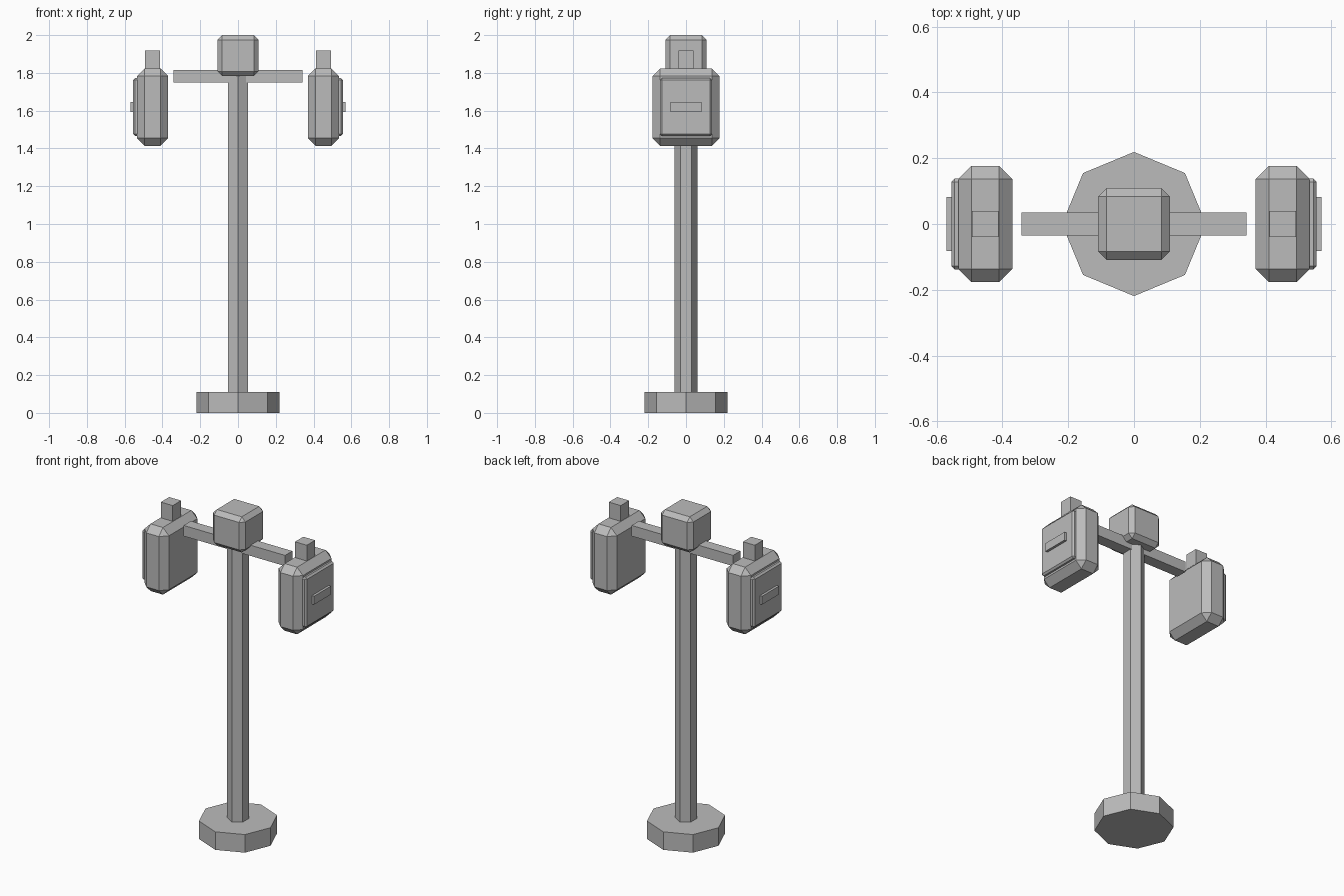
import bpy, bmesh, math
from mathutils import Matrix

if "Cube" in bpy.data.objects:
    bpy.data.objects.remove(bpy.data.objects["Cube"])

grey = bpy.data.materials.new("plain grey")
grey.diffuse_color = (0.5, 0.5, 0.5, 1)
grey.use_nodes = True
grey.node_tree.nodes["Principled BSDF"].inputs["Base Color"].default_value = grey.diffuse_color


def finish(bm, name):
    bmesh.ops.recalc_face_normals(bm, faces=bm.faces)
    me = bpy.data.meshes.new(name)
    bm.to_mesh(me)
    bm.free()
    me.materials.append(grey)
    ob = bpy.data.objects.new(name, me)
    bpy.context.collection.objects.link(ob)
    return ob


def box(name, x, y, z, bevel=0):
    """Box from (min, max) ranges, with optional chamfered edges."""
    bm = bmesh.new()
    bmesh.ops.create_cube(bm, size=1)
    for v in bm.verts:
        for i, (lo, hi) in enumerate((x, y, z)):
            v.co[i] = hi if v.co[i] > 0 else lo
    if bevel:
        bmesh.ops.bevel(bm, geom=bm.edges[:], offset=bevel, segments=1,
                        profile=0.5, affect='EDGES')
    return finish(bm, name)


def prism(name, sides, radius, z0, z1, turn):
    """Upright prism whose first corner points along the turn angle."""
    bm = bmesh.new()
    ring = [bm.verts.new((radius * math.cos(turn + math.tau * i / sides),
                          radius * math.sin(turn + math.tau * i / sides), z0))
            for i in range(sides)]
    face = bm.faces.new(ring)
    ext = bmesh.ops.extrude_face_region(bm, geom=[face], use_keep_orig=True)
    for v in ext["geom"]:
        if isinstance(v, bmesh.types.BMVert):
            v.co.z = z1
    return finish(bm, name)


# Base, post, crossarm and top housing
prism("base", 8, 0.219, 0, 0.11, 0)
prism("post", 6, 0.06, 0.11, 1.80, math.pi / 2)
box("crossarm", (-0.342, 0.342), (-0.035, 0.035), (1.75, 1.815))
box("top_housing", (-0.109, 0.109), (-0.109, 0.109), (1.783, 2.0), 0.025)

# Side cabinets: body, door, handle and bracket, turned half round for the left
for side, turn in (("right", 0), ("left", math.pi)):
    parts = [
        box(side + "_cabinet", (0.37, 0.534), (-0.177, 0.177), (1.414, 1.823), 0.04),
        box(side + "_door", (0.515, 0.555), (-0.138, 0.138), (1.466, 1.772), 0.01),
        box(side + "_handle", (0.545, 0.57), (-0.082, 0.082), (1.594, 1.645)),
        box(side + "_bracket", (0.412, 0.492), (-0.04, 0.04), (1.80, 1.919)),
    ]
    for ob in parts:
        ob.data.transform(Matrix.Rotation(turn, 4, 'Z'))
